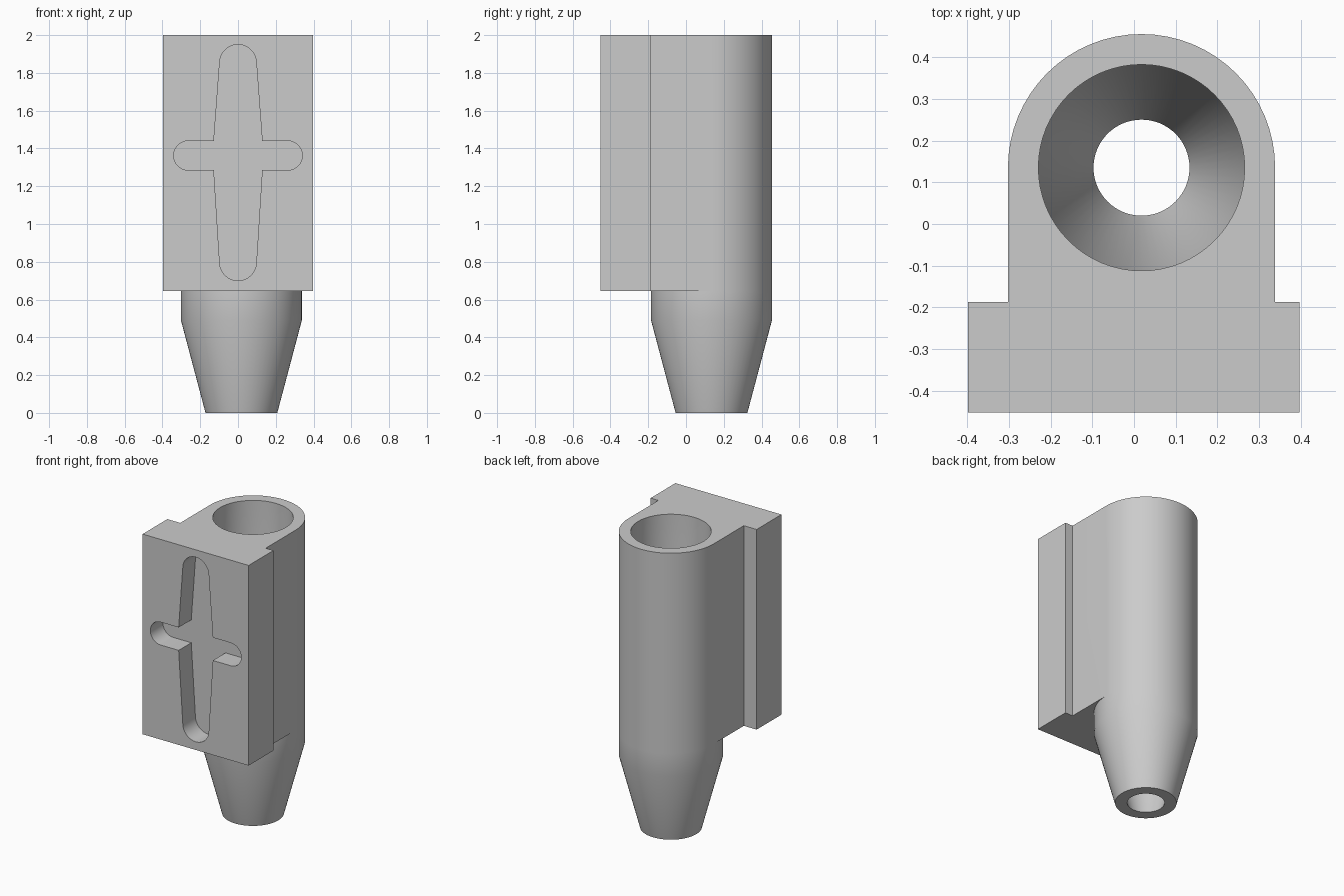
import bpy, bmesh, math
from math import cos, sin, pi, radians

if "Cube" in bpy.data.objects:
    bpy.data.objects.remove(bpy.data.objects["Cube"], do_unlink=True)

CX, CY, R = 0.018, 0.135, 0.32      # barrel axis and radius
BASE, TOP = 0.645, 2.0              # mounting block height range
BORE, TIP_BORE, TIP = 0.247, 0.115, 0.19
SEG = 64

grey = bpy.data.materials.new("plain grey")
grey.use_nodes = True
grey.diffuse_color = (0.6, 0.6, 0.6, 1)
grey.node_tree.nodes["Principled BSDF"].inputs["Base Color"].default_value = (0.6, 0.6, 0.6, 1)


def finish(name, bm):
    bmesh.ops.recalc_face_normals(bm, faces=bm.faces)
    mesh = bpy.data.meshes.new(name)
    bm.to_mesh(mesh)
    bm.free()
    mesh.materials.append(grey)
    obj = bpy.data.objects.new(name, mesh)
    bpy.context.collection.objects.link(obj)
    return obj


def prism(name, points, offset):
    """Close a 3D outline and extrude it by the offset."""
    bm = bmesh.new()
    face = bm.faces.new([bm.verts.new(p) for p in points])
    ext = bmesh.ops.extrude_face_region(bm, geom=[face])["geom"]
    verts = [v for v in ext if isinstance(v, bmesh.types.BMVert)]
    bmesh.ops.translate(bm, verts=verts, vec=offset)
    return finish(name, bm)


def lathe(name, profile):
    """Solid of revolution about the barrel axis from (radius, z) pairs."""
    bm = bmesh.new()
    rings = [[bm.verts.new((CX + r * cos(2 * pi * i / SEG), CY + r * sin(2 * pi * i / SEG), z))
              for i in range(SEG)] for r, z in profile]
    for a, b in zip(rings, rings[1:]):
        for i in range(SEG):
            j = (i + 1) % SEG
            bm.faces.new((a[i], a[j], b[j], b[i]))
    bm.faces.new(rings[0])
    bm.faces.new(rings[-1])
    return finish(name, bm)


def combine(target, other, operation):
    mod = target.modifiers.new(operation.lower(), "BOOLEAN")
    mod.operation, mod.object, mod.solver = operation, other, "EXACT"
    bpy.context.view_layer.objects.active = target
    bpy.ops.object.modifier_apply(modifier=mod.name)
    bpy.data.objects.remove(other, do_unlink=True)


def arc(cx, cy, rx, ry, start, end, n):
    return [(cx + rx * cos(radians(start + (end - start) * i / n)),
             cy + ry * sin(radians(start + (end - start) * i / n))) for i in range(n + 1)]


# Upper body: front mounting plate with a round-backed housing
outline = [(-0.398, -0.187), (-0.398, -0.452), (0.396, -0.452), (0.396, -0.187), (CX + R, -0.187)]
outline += arc(CX, CY, R, R, 0, 180, SEG // 2)
outline += [(CX - R, -0.187)]
body = prism("holder_body", [(x, y, BASE) for x, y in outline], (0, 0, TOP - BASE))

# Tapered nozzle below the body
nozzle = lathe("nozzle", [(TIP, 0), (R, 0.49), (R, BASE)])
combine(body, nozzle, "UNION")

# Through bore, narrowing inside the nozzle
bore = lathe("bore_cutter", [(TIP_BORE, -0.01), (TIP_BORE, 0), (BORE, 0.49), (BORE, TOP + 0.1)])
combine(body, bore, "DIFFERENCE")

# Cross-shaped recess with rounded ends and a tapering upright
ARM_LOW, ARM_HIGH, WAIST = 1.285, 1.44, 0.128
mid, half = (ARM_LOW + ARM_HIGH) / 2, (ARM_HIGH - ARM_LOW) / 2
cross = arc(0.263, mid, half, half, -90, 90, 16) + [(WAIST, ARM_HIGH)]
cross += arc(0, 1.853, 0.097, 0.097, 4, 176, 20) + [(-WAIST, ARM_HIGH)]
cross += arc(-0.263, mid, half, half, 90, 270, 16) + [(-WAIST, ARM_LOW)]
cross += arc(0, 0.797, 0.097, 0.097, 184, 356, 20) + [(WAIST, ARM_LOW)]
recess = prism("cross_cutter", [(x, -0.6, z) for x, z in cross], (0, 0.6 - 0.452 + 0.135, 0))
combine(body, recess, "DIFFERENCE")

# Smooth curved walls, crisp corners
bpy.ops.object.select_all(action="DESELECT")
body.select_set(True)
bpy.context.view_layer.objects.active = body
bpy.ops.object.shade_smooth_by_angle(angle=radians(30))
